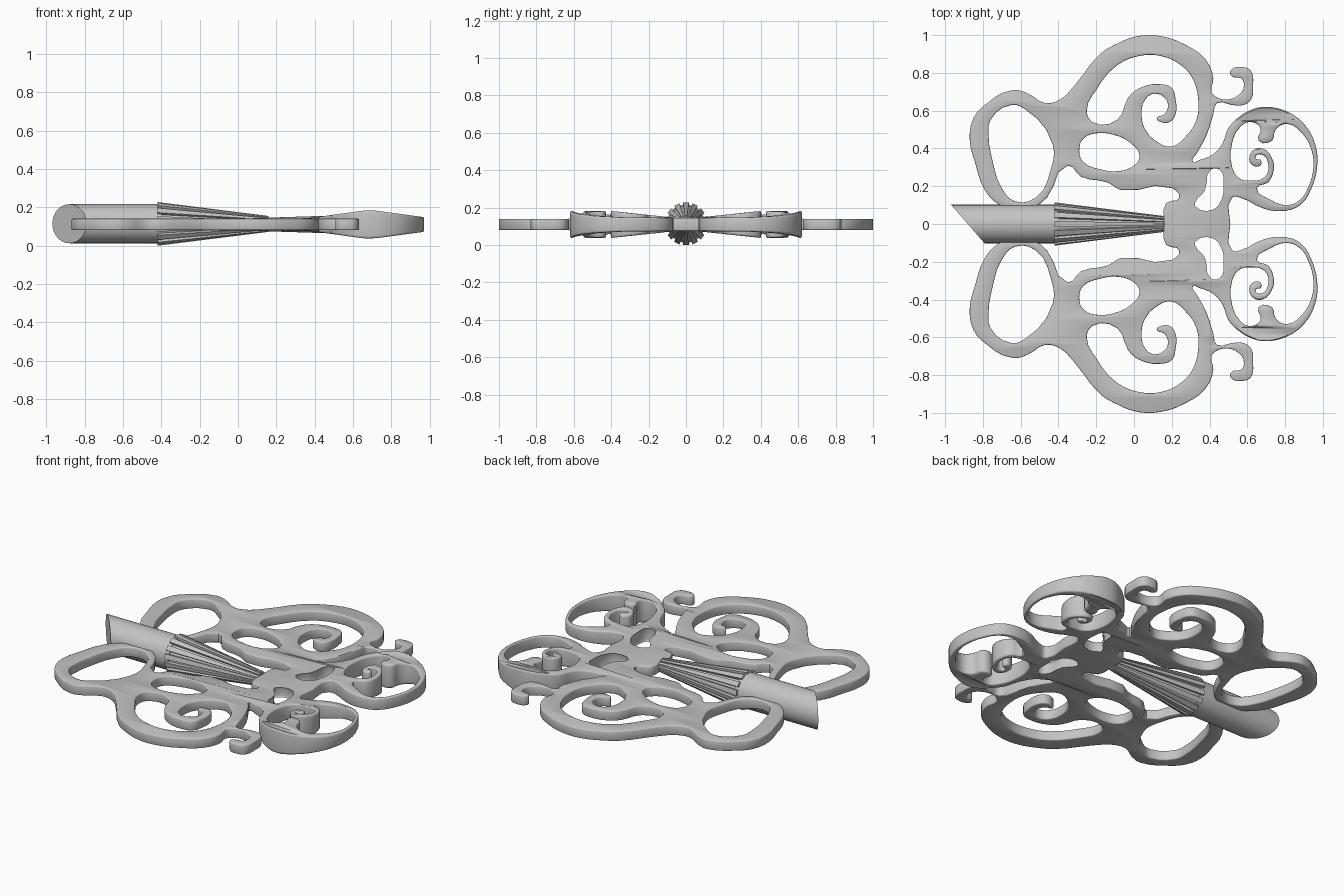
import bpy
import bmesh
import math

cube = bpy.data.objects.get("Cube")
if cube:
    bpy.data.objects.remove(cube, do_unlink=True)

PLATE_Z = 0.11       # mid height of the flat scrollwork
HALF_THICK = 0.03
EDGE = 0.006         # small rounded edge

grey = bpy.data.materials.new("plain_grey")
grey.use_nodes = True
colour = (0.55, 0.55, 0.55, 1)
grey.diffuse_color = colour
grey.node_tree.nodes["Principled BSDF"].inputs["Base Color"].default_value = colour


def add_object(name, mesh, angle):
    """Link a mesh as a named part, with smooth shading up to an angle."""
    obj = bpy.data.objects.new(name, mesh)
    bpy.context.scene.collection.objects.link(obj)
    mesh.materials.clear()
    mesh.materials.append(grey)
    bpy.ops.object.select_all(action='DESELECT')
    obj.select_set(True)
    bpy.context.view_layer.objects.active = obj
    bpy.ops.object.shade_smooth_by_angle(angle=math.radians(angle))
    return obj


def mirrored(points):
    return [(x, -y) for x, y in points]


def add_loop(curve, points):
    """Add one closed soft outline to a flat curve."""
    spline = curve.splines.new('BEZIER')
    spline.bezier_points.add(len(points) - 1)
    spline.use_cyclic_u = True
    spline.resolution_u = 3
    for knot, (x, y) in zip(spline.bezier_points, points):
        knot.co = (x, y, 0)
        knot.handle_left_type = knot.handle_right_type = 'AUTO'


def clamp(value):
    return max(0.0, min(1.0, value))


def swell(x, y):
    """Thickness factor: the two front lobes bulge, all else stays flat."""
    y = abs(y)
    if y > 0.61 and x < 0.64:
        return 1.0
    rise = clamp((x - 0.35) / 0.3)
    fall = 1 - 0.8 * clamp((x - 0.72) / 0.25)
    return 1 + 1.4 * rise * fall * max(0.2, clamp(y / 0.4))


# Outer edge of one half, split by region, running from hub round to front
hub_edge = [(.16, 0), (.17, .11), (.24, .14), (.2, .19), (-.07, .18),
            (-.14, .22), (-.28, .25), (-.35, .31)]
petal_edge = [(-.46, .14), (-.58, .07), (-.71, .1), (-.79, .18), (-.84, .32),
              (-.87, .45), (-.85, .56), (-.79, .63), (-.64, .71), (-.56, .69),
              (-.47, .64)]
arch_edge = [(-.39, .66), (-.31, .74), (-.18, .9), (-.1, .95), (.02, .995),
             (.14, .995), (.27, .95), (.38, .87), (.42, .77), (.41, .7)]
hook_edge = [(.44, .67), (.5, .66), (.55, .68), (.58, .72), (.57, .77),
             (.52, .78), (.51, .81), (.58, .83), (.62, .81), (.63, .73),
             (.62, .66), (.58, .63), (.52, .63), (.44, .64)]
gap_edge = [(.42, .58), (.38, .46), (.33, .37), (.31, .33), (.35, .34)]
lobe_edge = [(.42, .37), (.47, .43), (.5, .51), (.56, .57), (.61, .6),
             (.68, .62), (.8, .6), (.9, .53), (.96, .42), (.97, .31),
             (.94, .19), (.88, .1), (.8, .07), (.69, .08), (.56, .14),
             (.52, .14), (.51, 0)]

# Openings of one half
hub_hole = [(.4, .29), (.46, .29), (.48, .2), (.47, .13), (.42, .07),
            (.32, .09), (.32, .12), (.37, .18)]
petal_hole = [(-.77, .47), (-.76, .55), (-.65, .63), (-.58, .61), (-.43, .42),
              (-.44, .29), (-.52, .14), (-.63, .12), (-.7, .19), (-.75, .34)]
leaf_hole = [(-.27, .45), (-.2, .48), (-.1, .47), (-.02, .43), (.03, .36),
             (0, .31), (-.08, .28), (-.18, .29), (-.27, .33), (-.29, .39)]
# Arch opening follows the inner rim, then wraps the curled tendril
arch_hole = [(-.25, .6), (-.2, .71), (-.09, .84), (.03, .89), (.14, .89),
             (.25, .84), (.31, .77), (.34, .66), (.33, .55), (.27, .46),
             (.2, .41), (.13, .43), (.06, .5), (.04, .58), (.06, .66),
             (.11, .69), (.16, .67), (.18, .63), (.16, .58), (.12, .56),
             (.14, .54), (.19, .54), (.22, .58), (.22, .66), (.2, .72),
             (.14, .74), (.03, .72), (-.03, .67), (-.09, .55), (-.22, .54)]
# Lobe opening follows the rim with its tab, then wraps the small spiral
lobe_hole = [(.52, .3), (.52, .43), (.56, .51), (.61, .54), (.67, .51),
             (.66, .44), (.73, .44), (.75, .5), (.81, .53), (.89, .48),
             (.94, .39), (.95, .3), (.92, .19), (.88, .13), (.81, .1),
             (.72, .13), (.65, .19), (.71, .22), (.74, .29), (.73, .35),
             (.68, .4), (.63, .39), (.61, .34), (.63, .31), (.67, .31),
             (.67, .34), (.645, .345), (.65, .365), (.69, .36), (.71, .32),
             (.71, .28), (.68, .24), (.62, .23), (.56, .24)]

# Scrollwork plate: full outline and mirrored openings, filled and thickened
half = hub_edge + petal_edge + arch_edge + hook_edge + gap_edge + lobe_edge
curve = bpy.data.curves.new("scroll_outline", 'CURVE')
curve.dimensions = '2D'
curve.fill_mode = 'BOTH'
curve.extrude = HALF_THICK - EDGE
curve.bevel_depth = EDGE
curve.bevel_resolution = 1
curve.offset = -EDGE
add_loop(curve, half + mirrored(half[1:-1])[::-1])
for hole in (hub_hole, petal_hole, leaf_hole, arch_hole, lobe_hole):
    add_loop(curve, hole)
    add_loop(curve, mirrored(hole))

outline = bpy.data.objects.new("scroll_outline", curve)
bpy.context.scene.collection.objects.link(outline)
graph = bpy.context.evaluated_depsgraph_get()
plate_mesh = bpy.data.meshes.new_from_object(outline.evaluated_get(graph))
bpy.data.objects.remove(outline, do_unlink=True)

bm = bmesh.new()
bm.from_mesh(plate_mesh)
bmesh.ops.remove_doubles(bm, verts=bm.verts, dist=0.0003)
for v in bm.verts:
    v.co.z = PLATE_Z + v.co.z * swell(v.co.x, v.co.y)
bmesh.ops.recalc_face_normals(bm, faces=bm.faces)
bm.to_mesh(plate_mesh)
bm.free()
add_object("scrollwork_plate", plate_mesh, 50)


def loft(name, rings, angle):
    """Skin equal rings of points into a capped solid."""
    bm = bmesh.new()
    loops = [[bm.verts.new(p) for p in ring] for ring in rings]
    for a, b in zip(loops, loops[1:]):
        for i in range(len(a)):
            j = (i + 1) % len(a)
            bm.faces.new((a[i], a[j], b[j], b[i]))
    bm.faces.new(loops[0])
    bm.faces.new(loops[-1])
    bmesh.ops.recalc_face_normals(bm, faces=bm.faces)
    mesh = bpy.data.meshes.new(name)
    bm.to_mesh(mesh)
    bm.free()
    return add_object(name, mesh, angle)


# Round stem with an obliquely cut end
def stem_ring(place_x, sides=40, radius=0.102):
    ring = []
    for i in range(sides):
        a = math.tau * i / sides
        y = radius * math.cos(a)
        ring.append((place_x(y), y, 0.114 + radius * math.sin(a)))
    return ring


loft("cut_stem", [stem_ring(lambda y: -0.88 - 0.87 * y),
                  stem_ring(lambda y: -0.4)], 40)


# Ribbed taper: raised ribs with grooves between them
def ribbed_ring(x, outer, inner, ribs=14):
    ring = []
    for i in range(ribs):
        for offset, r in ((-.3, outer), (.3, outer), (.34, inner), (.66, inner)):
            a = math.tau * (i + offset) / ribs + math.pi / 2
            ring.append((x, r * math.cos(a), 0.113 + r * math.sin(a)))
    return ring


loft("ribbed_taper", [ribbed_ring(-.42, .115, .098),
                      ribbed_ring(.16, .042, .034)], 20)
